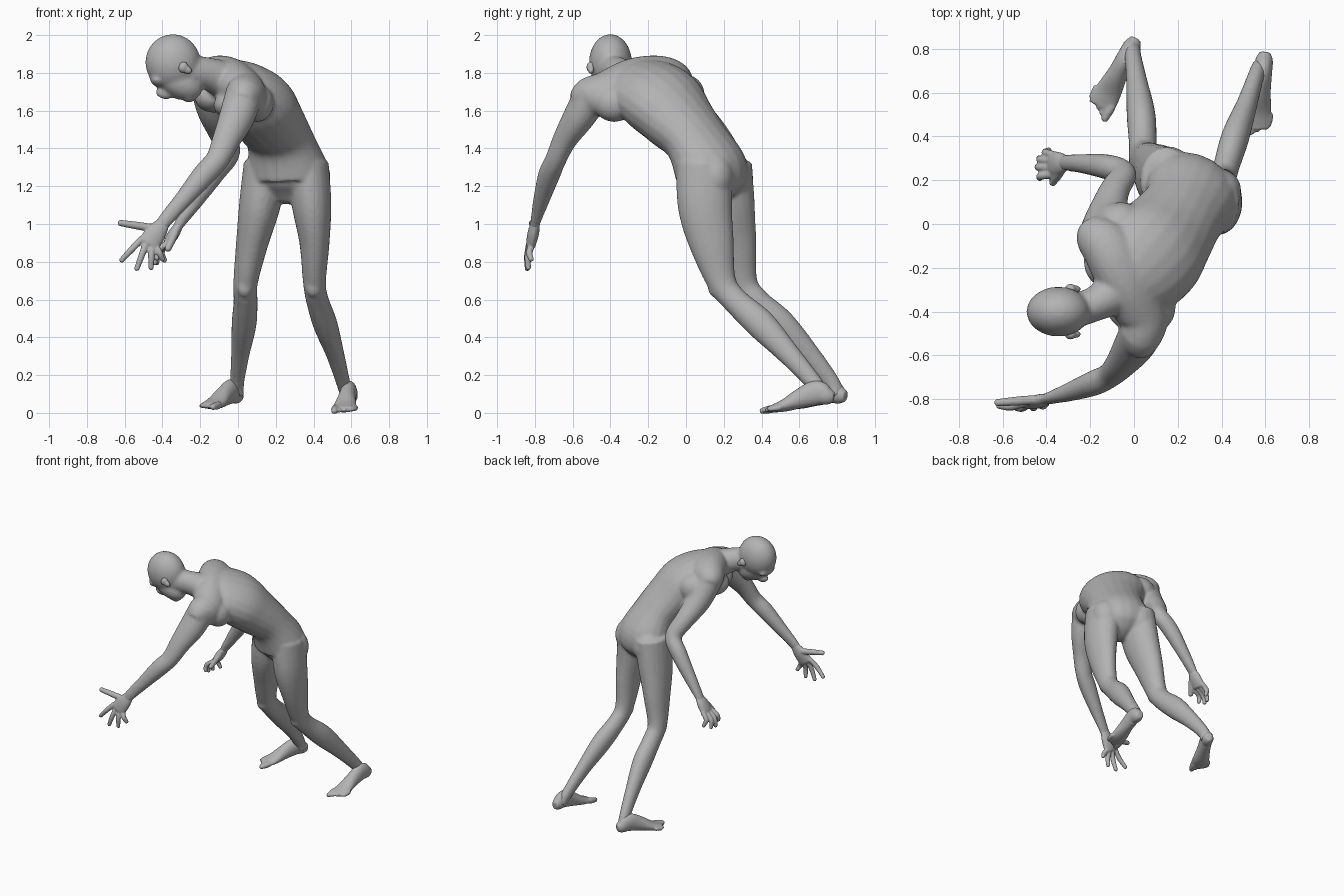
import bpy, bmesh, math
from mathutils import Vector, Matrix

cube = bpy.data.objects.get("Cube")
if cube:
    bpy.data.objects.remove(cube, do_unlink=True)

skin = bpy.data.materials.new("grey_clay")
skin.use_nodes = True
grey = (.45, .45, .45, 1)
skin.diffuse_color = grey
skin.node_tree.nodes["Principled BSDF"].inputs["Base Color"].default_value = grey

SIDES, STEPS = 20, 5


def spline(a, b, c, d, t):
    """Smooth interpolation between b and c."""
    return .5 * (2 * b + (c - a) * t + (2 * a - 5 * b + 4 * c - d) * t * t
                 + (3 * b - a - 3 * c + d) * t ** 3)


def tube(bm, rings, side=(1, 0, 0), end_side=None):
    """Loft ellipses along a path; each ring is x, y, z, half width, half depth."""
    keys = [Vector(r) for r in rings]
    keys = [keys[0], *keys, keys[-1]]
    path = []
    for i in range(1, len(keys) - 2):
        path += [spline(*keys[i - 1:i + 3], s / STEPS) for s in range(STEPS)]
    path.append(keys[-1])
    start, end = Vector(side), Vector(end_side or side)
    last = len(path) - 1
    loops = []
    for i, ring in enumerate(path):
        ahead, behind = path[min(i + 1, last)], path[max(i - 1, 0)]
        along = (Vector(ahead[:3]) - Vector(behind[:3])).normalized()
        across = start.lerp(end, i / last)
        across = (across - along * across.dot(along)).normalized()
        depth = along.cross(across)
        centre = Vector(ring[:3])
        loop = []
        for k in range(SIDES):
            a = math.tau * k / SIDES
            loop.append(bm.verts.new(centre + across * ring[3] * math.cos(a)
                                     + depth * ring[4] * math.sin(a)))
        loops.append(loop)
    for lower, upper in zip(loops, loops[1:]):
        for k in range(SIDES):
            n = (k + 1) % SIDES
            bm.faces.new((lower[k], lower[n], upper[n], upper[k]))
    bm.faces.new(loops[0][::-1])
    bm.faces.new(loops[-1])


def blob(bm, centre, radii, tilt=0):
    """Ellipsoid, tilted about the y axis by degrees."""
    m = (Matrix.Translation(centre) @ Matrix.Rotation(math.radians(tilt), 4, 'Y')
         @ Matrix.Diagonal((*radii, 1)))
    bmesh.ops.create_uvsphere(bm, u_segments=24, v_segments=16, radius=1, matrix=m)


def finger(bm, base, tip, r, bend=(0, 0, 0)):
    base, tip = Vector(base), Vector(tip)
    mid = base.lerp(tip, .5) + Vector(bend)
    tube(bm, [(*base, r, r), (*mid, r, r), (*tip, r * .8, r * .8)], (.3, .9, .2))
    blob(bm, tip, (r * .85,) * 3)


def fuse(name, bm, voxel, smooth):
    """Merge overlapping volumes into one smooth skin."""
    mesh = bpy.data.meshes.new(name)
    bmesh.ops.recalc_face_normals(bm, faces=bm.faces)
    bm.to_mesh(mesh)
    bm.free()
    obj = bpy.data.objects.new(name, mesh)
    bpy.context.collection.objects.link(obj)
    mesh.materials.append(skin)
    remesh = obj.modifiers.new("fuse", 'REMESH')
    remesh.mode = 'VOXEL'
    remesh.voxel_size = voxel
    remesh.use_smooth_shade = True
    relax = obj.modifiers.new("relax", 'SMOOTH')
    relax.factor = .5
    relax.iterations = smooth


body = bmesh.new()

# Torso, twisting from the crotch to the shoulders
tube(body, [(.265, .13, 1.11, .05, .05), (.27, .14, 1.19, .17, .14),
            (.265, .135, 1.28, .225, .18), (.225, .055, 1.44, .2, .15),
            (.16, -.04, 1.55, .22, .168), (.09, -.13, 1.65, .245, .18),
            (0, -.23, 1.73, .22, .145), (-.07, -.3, 1.77, .13, .09)],
     (.93, -.35, 0), (.4, -.9, -.15))
# Shoulder girdle, from the right shoulder across to the left
tube(body, [(-.2, .0, 1.73, .06, .06), (-.17, -.05, 1.755, .105, .1),
            (-.1, -.13, 1.765, .135, .12), (-.03, -.27, 1.745, .14, .125),
            (.04, -.42, 1.69, .125, .11), (.03, -.52, 1.675, .1, .095),
            (.02, -.58, 1.64, .06, .06)], (-.47, -.61, .64))
# Neck
tube(body, [(-.28, -.4, 1.81, .08, .09), (-.18, -.365, 1.8, .08, .085),
            (-.1, -.32, 1.775, .1, .095), (0, -.25, 1.74, .13, .1)], (0, 1, 0))
# Armpit muscles, chest muscles and buttocks
for centre, radii in [((-.06, .0, 1.68), (.11, .1, .11)),
                      ((.1, -.38, 1.64), (.09, .11, .1)),
                      ((-.03, -.36, 1.63), (.1, .12, .075)),
                      ((-.13, -.17, 1.67), (.1, .12, .08)),
                      ((.375, .155, 1.25), (.115, .1, .13)),
                      ((.155, .235, 1.25), (.115, .12, .13))]:
    blob(body, centre, radii)

# Legs
tube(body, [(.37, .1, 1.32, .11, .15), (.39, .1, 1.1, .105, .145),
            (.405, .135, .9, .08, .12), (.405, .19, .69, .061, .078),
            (.422, .265, .59, .06, .07), (.462, .395, .47, .064, .08),
            (.515, .545, .31, .048, .06), (.56, .685, .15, .037, .045),
            (.58, .725, .08, .037, .042)])
tube(body, [(.15, .2, 1.32, .12, .15), (.115, .215, 1.1, .11, .15),
            (.075, .255, .9, .086, .12), (.04, .3, .69, .065, .08),
            (.04, .37, .59, .064, .073), (.032, .5, .47, .066, .08),
            (.012, .65, .31, .049, .06), (-.005, .77, .16, .038, .046),
            (-.005, .795, .09, .038, .044)])
blob(body, (.4, .155, .67), (.045, .04, .06))
blob(body, (.035, .26, .67), (.045, .04, .06))

# Arms
tube(body, [(.04, -.48, 1.71, .1, .1), (-.005, -.565, 1.57, .085, .095),
            (-.06, -.64, 1.45, .065, .076), (-.11, -.69, 1.34, .056, .063),
            (-.18, -.725, 1.26, .058, .062), (-.29, -.765, 1.13, .044, .048),
            (-.385, -.795, 1.02, .028, .04), (-.42, -.805, .97, .022, .034)], (0, 1, 0))
tube(body, [(-.16, -.07, 1.76, .1, .1), (-.13, .03, 1.61, .09, .09),
            (-.09, .15, 1.49, .068, .07), (-.05, .23, 1.38, .057, .062),
            (-.12, .26, 1.28, .058, .06), (-.23, .275, 1.12, .045, .045),
            (-.31, .28, 1.0, .038, .028), (-.33, .277, .96, .034, .022)], (0, 1, 0))

# Head: skull, face, chin, nose, brow and lips
blob(body, (-.345, -.4, 1.856), (.146, .114, .149))
blob(body, (-.315, -.4, 1.757), (.138, .084, .086), 30)
blob(body, (-.265, -.4, 1.682), (.045, .045, .038), 30)
blob(body, (-.39, -.4, 1.69), (.05, .024, .03), 15)
blob(body, (-.43, -.4, 1.76), (.04, .08, .03), 40)
blob(body, (-.32, -.4, 1.682), (.03, .038, .022), 30)
fuse("body", body, .01, 10)

# Ears
for name, y in (("left_ear", -.503), ("right_ear", -.297)):
    ear = bmesh.new()
    blob(ear, (-.275, y, 1.82), (.035, .018, .022), 30)
    blob(ear, (-.29, y, 1.83), (.025, .024, .03), 20)
    fuse(name, ear, .006, 2)


# Hands
def hand(name, wrist, knuckles, tips, thumb, thumb_tip, side, bend):
    bm = bmesh.new()
    wrist, side = Vector(wrist), Vector(side).normalized()
    centre = Vector(knuckles)
    tube(bm, [(*wrist, .03, .02), (*wrist.lerp(centre, .5), .052, .03),
              (*centre, .058, .026), (*wrist.lerp(centre, 1.1), .048, .018)], side)
    for i, tip in enumerate(tips):
        finger(bm, centre + side * (.045 - .03 * i), tip, .0175, bend)
    finger(bm, thumb, thumb_tip, .021)
    fuse(name, bm, .006, 3)


hand("left_hand", (-.385, -.793, 1.02), (-.47, -.82, .9),
     [(-.615, -.83, .81), (-.535, -.84, .765), (-.46, -.835, .77), (-.4, -.82, .815)],
     (-.43, -.8, .975), (-.62, -.815, 1.005), (-.85, 0, .5), (0, -.01, 0))
hand("right_hand", (-.305, .28, 1.005), (-.37, .272, .9),
     [(-.43, .21, .82), (-.44, .26, .795), (-.43, .3, .795), (-.39, .335, .81)],
     (-.33, .25, .96), (-.37, .19, .87), (0, -1, 0), (-.025, 0, 0))


# Feet, from heel to toes
def foot(name, heel, ball, inner):
    bm = bmesh.new()
    heel, ball = Vector(heel), Vector(ball)
    ahead = ball - heel
    side = ahead.cross(Vector((0, 0, inner))).normalized()
    profile = [(-.1, .015, .024, .028), (.02, .025, .04, .048), (.22, .05, .043, .066),
               (.5, .034, .047, .054), (.8, .008, .06, .034), (1, 0, .064, .022),
               (1.1, 0, .058, .015)]
    tube(bm, [(*(heel + ahead * t + Vector((0, 0, up))), w, d)
              for t, up, w, d in profile], side)
    for i in range(5):
        r = .021 if i == 0 else .015
        root = ball + side * (.043 - .025 * i) - ahead * .04 * i
        finger(bm, root, root + ahead * (.22 - .012 * i) - Vector((0, 0, .004)), r)
    fuse(name, bm, .007, 3)


foot("left_foot", (.595, .755, .065), (.56, .465, .024), 1)
foot("right_foot", (-.005, .82, .07), (-.14, .56, .042), -1)
